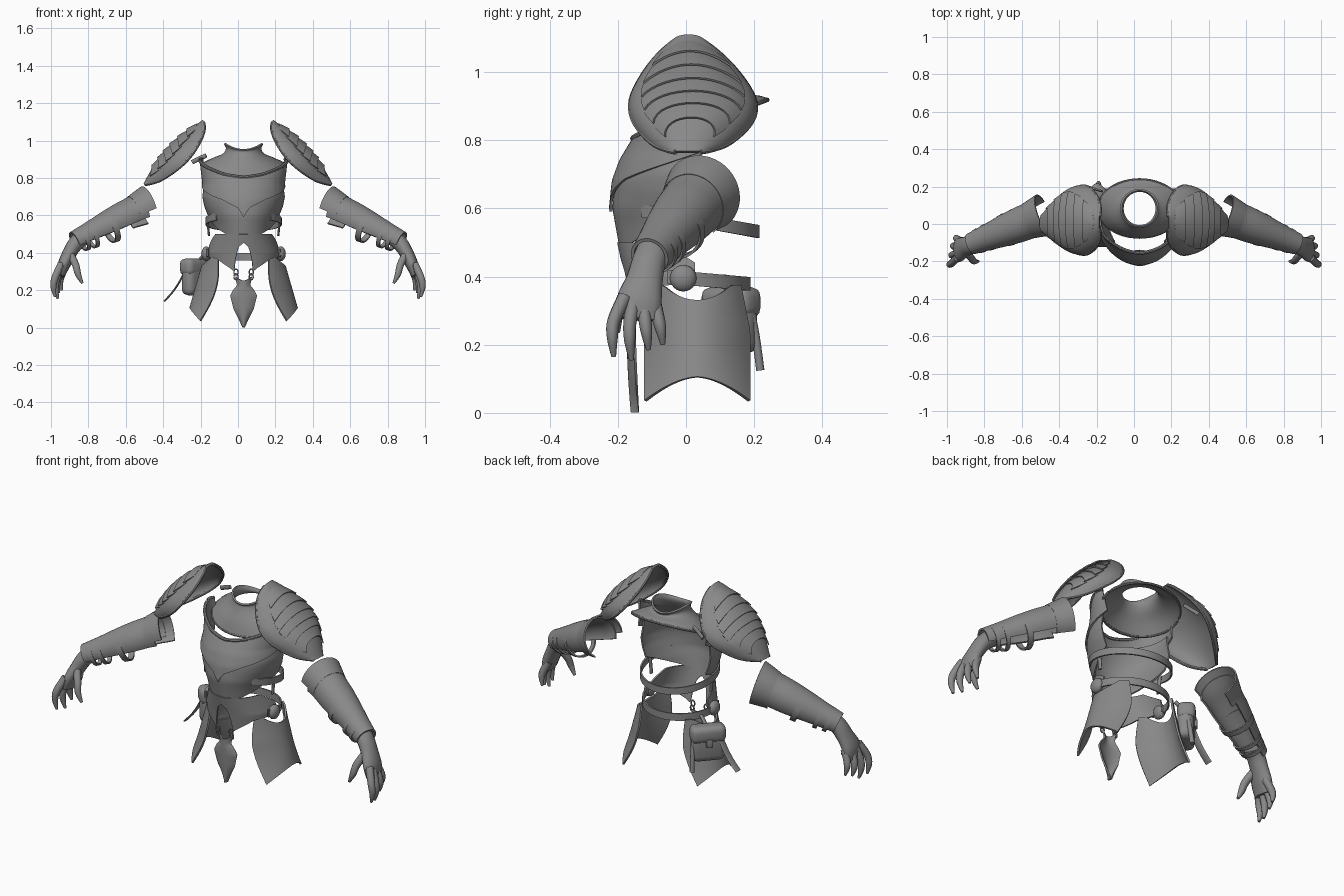
import bpy, bmesh, math
from math import sin, cos, pi
from mathutils import Vector, Matrix

if "Cube" in bpy.data.objects:
    bpy.data.objects.remove(bpy.data.objects["Cube"])

grey = bpy.data.materials.new("plain grey")
grey.use_nodes = True
grey.diffuse_color = (0.25, 0.25, 0.25, 1)
for node in grey.node_tree.nodes:
    if node.type == 'BSDF_PRINCIPLED':
        node.inputs["Base Color"].default_value = (0.25, 0.25, 0.25, 1)
MID = 0.03  # torso centre in x


def pw(pts, x):
    """Piecewise linear lookup."""
    if x <= pts[0][0]:
        return pts[0][1]
    for (a, p), (b, q) in zip(pts, pts[1:]):
        if x <= b:
            return p + (q - p) * (x - a) / (b - a)
    return pts[-1][1]


def spline(pts, t):
    """Smooth curve through evenly spaced points, t from 0 to 1."""
    n = len(pts) - 1
    i = min(int(t * n), n - 1)
    f = t * n - i
    p = [Vector(pts[max(0, min(n, i + k))]) for k in (-1, 0, 1, 2)]
    return 0.5 * (2 * p[1] + (p[2] - p[0]) * f + (2 * p[0] - 5 * p[1] + 4 * p[2] - p[3]) * f ** 2
                  + (3 * p[1] - p[0] - 3 * p[2] + p[3]) * f ** 3)


def finish(name, bm, thick=0, bevel=0):
    bmesh.ops.remove_doubles(bm, verts=bm.verts, dist=0.0005)
    bmesh.ops.recalc_face_normals(bm, faces=bm.faces)
    mesh = bpy.data.meshes.new(name)
    bm.to_mesh(mesh)
    bm.free()
    mesh.materials.append(grey)
    ob = bpy.data.objects.new(name, mesh)
    bpy.context.collection.objects.link(ob)
    bpy.ops.object.select_all(action='DESELECT')
    ob.select_set(True)
    bpy.context.view_layer.objects.active = ob
    if thick:
        mod = ob.modifiers.new("thickness", 'SOLIDIFY')
        mod.thickness, mod.offset = thick, 0
    if bevel:
        mod = ob.modifiers.new("rounding", 'BEVEL')
        mod.width, mod.segments = bevel, 3
    if thick or bevel:
        bpy.ops.object.convert(target='MESH')
    bpy.ops.object.shade_smooth_by_angle(angle=math.radians(40))
    return ob


def sheet(name, f, nu, nv, thick=0.01, closed=False, caps=False):
    """Grid surface f(u, v) with u and v from 0 to 1."""
    bm = bmesh.new()
    cols = nu if closed else nu + 1
    g = [[bm.verts.new(f(i / nu, j / nv)) for i in range(cols)] for j in range(nv + 1)]
    for j in range(nv):
        for i in range(nu):
            k = (i + 1) % cols
            bm.faces.new((g[j][i], g[j][k], g[j + 1][k], g[j + 1][i]))
    if caps:
        bm.faces.new(g[0])
        bm.faces.new(g[-1])
    return finish(name, bm, thick)


def tube(name, path, radii, nv=12, nu=12):
    """Closed tube; radii are (along y, across) pairs."""
    def f(u, v):
        d = (spline(path, min(1, v + .02)) - spline(path, max(0, v - .02))).normalized()
        ref = Vector((0, 1, 0)) if abs(d.y) < 0.9 else Vector((0, 0, 1))
        s = (ref - d * ref.dot(d)).normalized()
        r = spline(radii, v)
        return spline(path, v) + s * r[0] * cos(2 * pi * u) + d.cross(s) * r[1] * sin(2 * pi * u)
    return sheet(name, f, nu, nv, 0, True, True)


def pair(ob, cx=0):
    """Add the mirrored twin of a left part."""
    base = ob.name
    ob.name = "left_" + base
    twin = bpy.data.objects.new("right_" + base, ob.data.copy())
    bpy.context.collection.objects.link(twin)
    for v in twin.data.vertices:
        v.co.x = 2 * cx - v.co.x
    twin.data.flip_normals()


# Shoulder pads: arched shell with overlapping plates
CROWN = [(.185, 1.105), (.235, 1.07), (.30, 1.02), (.37, .955), (.42, .895), (.465, .83), (.5, .765)]
RIM = [(.183, 1.096, -.025, .04), (.18, 1.06, -.07, .09), (.2, 1.0, -.12, .15), (.25, .92, -.16, .2),
       (.32, .85, -.15, .19), (.42, .785, -.09, .115), (.495, .765, -.03, .04)]


def pad(u, v, lift=0):
    c, r = spline(CROWN, v), spline(RIM, v)
    w = 1 - cos(u * pi / 2)
    half = (r[3] - r[2]) / 2
    return Vector((c.x + (r[0] - c.x) * w + lift * .75, (r[2] + r[3]) / 2 + half * sin(u * pi / 2),
                   c.y + (r[1] - c.y) * w + lift * .66))


pair(sheet("shoulder_pad", lambda u, v: pad(2 * u - 1, v), 24, 30, 0.012))
pair(tube("shoulder_rim_front", [pad(-1, i / 12) for i in range(13)], [(.008, .008)] * 2, 30, 8))
pair(tube("shoulder_rim_back", [pad(1, i / 12) for i in range(13)], [(.008, .008)] * 2, 30, 8))
STEPS = [.1, .22, .34, .44, .54, .64, .75]
for n, (a, b) in enumerate(zip(STEPS, STEPS[1:])):
    pair(sheet(f"shoulder_plate_{n + 1}",
               lambda u, v: pad((2 * u - 1) * .62, a + (b + .02 - a) * v + .1 * (2 * u - 1) ** 2, .005 + .012 * v),
               16, 4, 0.006))

# Breastplate, belly plate and girdle share one body surface
WIDTH = [(.3, .19), (.4, .195), (.5, .165), (.55, .175), (.6, .195), (.65, .215), (.7, .225), (.77, .215), (.9, .23)]
DEPTH = [(.3, .185), (.4, .2), (.5, .222), (.6, .24), (.68, .232), (.74, .21), (.81, .168), (.9, .12)]


def body(a, z, grow=0):
    return Vector((MID + (pw(WIDTH, z) + grow) * sin(a), .02 - (pw(DEPTH, z) + grow) * cos(a), z))


def body_plate(name, span, top, low, grow, nu=48):
    def f(u, v):
        a = span * (2 * u - 1)
        t, b = pw(top, abs(a)), pw(low, abs(a))
        return body(a, t + (b - t) * v, grow)
    return sheet(name, f, nu, 18, 0.008)


TOP = [(0, .805), (.4, .815), (.9, .85), (1.65, .9)]
body_plate("breastplate", 1.9, TOP, [(0, .59), (.14, .64), (.55, .685), (1.9, .78)], .002)
body_plate("belly_plate", 1.7, [(0, .76), (1.6, .8)], [(0, .48), (.6, .5), (1, .53), (1.7, .6)], -.008)
body_plate("girdle", 1.6, [(0, .5), (1.15, .5), (1.6, .44)],
           [(0, .455), (.15, .43), (.25, .35), (.27, .3), (.4, .32), (.85, .37), (1.6, .38)], -.004, 96)
tube("breastplate_rim", [body(1.9 * i / 8, pw(TOP, abs(1.9 * i / 8)), .004) for i in range(-8, 9)],
     [(.009, .009)] * 2, 48, 8)

# Neck guard: low collar, raised at the sides, flaring into a shoulder ring that dips in front
RING = [(.1, .1, .952, .0), (.09, .094, .938, .0), (.108, .108, .917, .012), (.17, .135, .89, .035),
        (.222, .155, .858, .06)]


def neck(u, v):
    rx, ry, z, dip = spline(RING, v)
    a = 2 * pi * u
    return Vector((MID + rx * sin(a), .083 - ry * cos(a), z - dip * cos(a) + .033 * (1 - v) ** 2 * sin(a) ** 2))


sheet("neck_guard", neck, 48, 14, 0.01, True)
tube("neck_guard_rim", [neck(i / 24, 1) for i in range(25)], [(.007, .007)] * 2, 48, 8)


# Waist straps around the open back
def band(name, rx, front, back, z0, slope, h, a0, a1):
    def f(u, v):
        a = a0 + (a1 - a0) * u
        y = (back + front) / 2 - (back - front) / 2 * cos(a)
        return Vector((MID + rx * sin(a), y, z0 - slope * y + h * (.5 - v)))
    return sheet(name, f, 48, 2, 0.008)


band("waist_strap", .2, -.19, .212, .57, .18, .038, .8, 2 * pi - .8)
band("hip_belt", .2, -.19, .185, .395, .09, .04, 1.3, 2 * pi - 1.3)
pair(tube("side_link", [(MID + .195, .0, .59), (MID + .19, .0, .54), (MID + .185, .0, .49)],
          [(.012, .006)] * 2), MID)
bm = bmesh.new()
bmesh.ops.create_uvsphere(bm, u_segments=20, v_segments=12, radius=.039,
                          matrix=Matrix.Translation((MID + .2, -.008, .395)) @ Matrix.Diagonal((.65, 1, 1, 1)))
pair(finish("hip_boss", bm), MID)


# Thigh plates
def thigh(u, v):
    s = 2 * u - 1
    top, low = .33 + .045 * min(1, s * s * 1.6), .105 - .07 * abs(s) ** 1.7
    x = MID + .22 + .065 * v - (.085 + .035 * sin(pi * v) - .03 * v) * s * s
    return Vector((x, .033 + (.125 + .027 * min(1, v * 2.5)) * s, top + (low - top) * v))


pair(sheet("thigh_plate", thigh, 24, 16, 0.01), MID)


# Hanging loin plate with ring clips
LOIN = [(0, .002), (.04, .02), (.1, .052), (.17, .07), (.2, .055), (.225, .032), (.27, .042)]


def loin(u, v):
    s = 2 * u - 1
    z = .002 + .25 * v + .02 * v ** 6 * s * s
    return Vector((MID + pw(LOIN, z) * s, -.17 + .02 * s * s + .012 * (1 - v) ** 2, z))


sheet("loin_plate", loin, 12, 24, 0.008)
for n, z in enumerate((.272, .297)):
    loop = [(MID + .041 + .011 * cos(i * pi / 6), -.157 - .006 * n, z + .016 * sin(i * pi / 6)) for i in range(13)]
    pair(tube(f"loin_clip_{n + 1}", loop, [(.004, .004)] * 2, 24, 6), MID)

# Belt pouch with flap and loose straps on the right hip
turn = Matrix.Translation((-.225, .13, .268)) @ Matrix.Rotation(math.radians(48), 4, 'Z')
for name, size, off, bev in (("pouch", (.175, .08, .19), (0, 0, 0), .032),
                             ("pouch_flap", (.183, .09, .09), (0, .003, .056), .028),
                             ("pouch_buckle", (.035, .015, .04), (0, .048, .015), .004)):
    bm = bmesh.new()
    bmesh.ops.create_cube(bm, size=1, matrix=turn @ Matrix.Translation(off) @ Matrix.Diagonal((*size, 1)))
    finish(name, bm, 0, bev)
tube("long_strap", [(-.27, .1, .33), (-.31, .1, .25), (-.35, .1, .19), (-.395, .1, .14)], [(.022, .005)] * 2)
tube("short_strap", [(-.18, .19, .3), (-.185, .205, .22), (-.19, .218, .125)], [(.012, .012)] * 2)
tube("pouch_hanger", [(-.17, .11, .4), (-.2, .12, .37), (-.22, .13, .34)], [(.012, .008)] * 2)
tube("shoulder_buckle", [(-.17, .175, .92), (-.205, .185, .905), (-.245, .2, .885)], [(.006, .012)] * 2)

# Forearm guards: shells open below, closed by straps
A, B = Vector((.515, .035, .625)), Vector((.88, -.11, .455))
D = (B - A).normalized()
S = D.cross(Vector((0, 0, 1))).normalized()
U = S.cross(D)
GIRTH = [(-.12, .108), (0, .1), (.1, .092), (.3, .088), (.5, .079), (.75, .064), (1, .052)]


def arm(angle, t, grow=0, drop=0):
    r = pw(GIRTH, t) + grow
    return A.lerp(B, t) + U * (r * cos(angle) - drop) + S * r * sin(angle)


def guard(u, v):
    a = -2.2 + 4.1 * u
    return arm(a, v * .98 - .03 * cos(a) * (1 - v))


def cuff(u, v):
    a = -2.5 + 4.1 * u
    return arm(a, -.1 + .22 * v - .03 * cos(a), .006 - .003 * v)


pair(sheet("forearm_guard", guard, 32, 16, 0.01))
pair(sheet("elbow_cuff", cuff, 28, 5, 0.008))
for n, (t, w, drop) in enumerate(((.44, .07, .008), (.72, .05, .006), (.84, .05, .005))):
    pair(sheet(f"forearm_strap_{n + 1}", lambda u, v: arm(2 * pi * u, t + w * v, .004, drop), 28, 2, 0.008, True))

# Gloved hands
pair(tube("glove_palm", [(.84, -.095, .475), (.875, -.11, .44), (.905, -.122, .39), (.933, -.137, .33), (.947, -.143, .275)],
          [(.05, .044), (.05, .041), (.054, .037), (.066, .033), (.06, .02)], 14, 16))
FINGERS = {
    "index_finger": [(.945, -.18, .34), (.977, -.212, .27), (.987, -.216, .22), (.978, -.212, .165)],
    "middle_finger": [(.945, -.155, .32), (.97, -.165, .26), (.975, -.165, .21), (.963, -.16, .155)],
    "ring_finger": [(.935, -.125, .32), (.96, -.12, .27), (.966, -.115, .23), (.957, -.11, .185)],
    "little_finger": [(.92, -.095, .33), (.943, -.082, .28), (.95, -.074, .245), (.942, -.068, .2)],
    "thumb": [(.9, -.145, .4), (.868, -.185, .335), (.855, -.2, .285), (.832, -.2, .237)],
}
for name, path in FINGERS.items():
    pair(tube(name, path, [(.021, .021), (.019, .02), (.016, .017), (.007, .007)], 12, 10))
